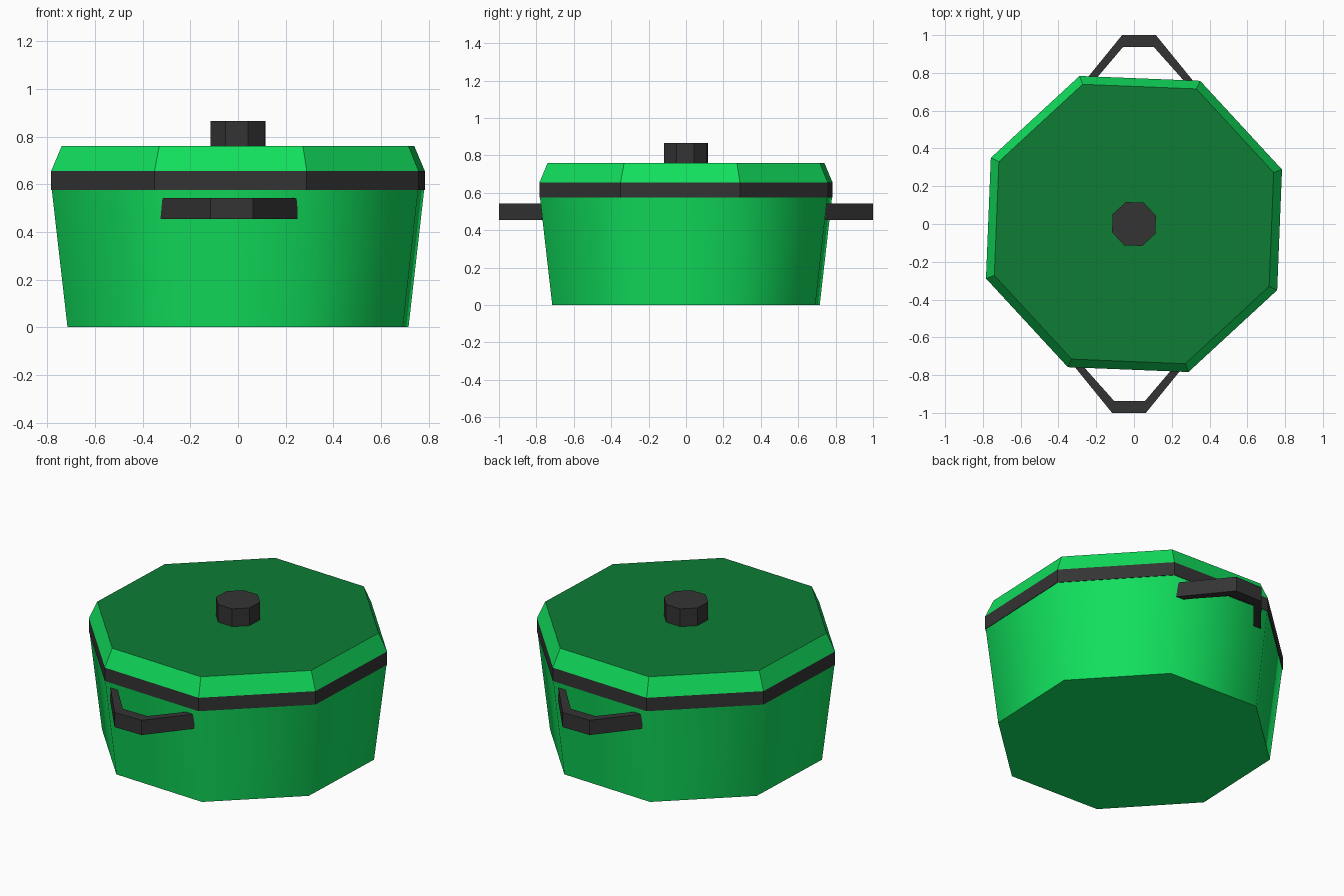
import bpy, bmesh, math

if "Cube" in bpy.data.objects:
    bpy.data.objects.remove(bpy.data.objects["Cube"])

def material(name, rgb):
    m = bpy.data.materials.new(name)
    m.diffuse_color = (*rgb, 1)
    m.use_nodes = True
    m.node_tree.nodes["Principled BSDF"].inputs["Base Color"].default_value = m.diffuse_color
    return m

GREEN = material("bright_green", (0.0056, 0.745, 0.109))
DARK = material("dark_green", (0.0044, 0.202, 0.036))
BLACK = material("charcoal", (0.034, 0.034, 0.034))
TURN = math.radians(20.2)

def finish(name, bm, mats):
    bmesh.ops.recalc_face_normals(bm, faces=bm.faces)
    me = bpy.data.meshes.new(name)
    bm.to_mesh(me)
    bm.free()
    for m in mats:
        me.materials.append(m)
    ob = bpy.data.objects.new(name, me)
    bpy.context.collection.objects.link(ob)
    return ob

def octagon(name, r0, z0, r1, z1, mats):
    """Eight-sided tapered drum; the top cap uses the last material."""
    bm = bmesh.new()
    rings = [[bm.verts.new((r * math.cos(TURN + i * math.pi / 4),
                            r * math.sin(TURN + i * math.pi / 4), z))
              for i in range(8)] for r, z in ((r0, z0), (r1, z1))]
    bm.faces.new(rings[0])
    bm.faces.new(rings[1]).material_index = len(mats) - 1
    for i in range(8):
        j = (i + 1) % 8
        bm.faces.new((rings[0][i], rings[0][j], rings[1][j], rings[1][i]))
    return finish(name, bm, mats)

# Smooth-shaded pot body
body = octagon("pot_body", 0.762, 0, 0.832, 0.575, [GREEN])
bpy.context.view_layer.objects.active = body
body.select_set(True)
bpy.ops.object.shade_smooth_by_angle(angle=math.radians(60))
body.select_set(False)

# Rim band, bevelled lid and knob
octagon("rim_band", 0.835, 0.575, 0.835, 0.655, [BLACK])
octagon("lid", 0.835, 0.655, 0.788, 0.76, [GREEN, DARK])
octagon("knob", 0.124, 0.755, 0.124, 0.866, [BLACK])

# Bent side handles: the front one is the back one turned half round
OUTER = [(-0.25, 0.77), (-0.063, 1.0), (0.116, 1.0), (0.325, 0.743)]
INNER = [(-0.20, 0.77), (-0.058, 0.937), (0.105, 0.937), (0.278, 0.743)]
for name, s in (("back_handle", 1), ("front_handle", -1)):
    bm = bmesh.new()
    faces = []
    o, n = ([bm.verts.new((s * x, s * y, 0.455)) for x, y in p] for p in (OUTER, INNER))
    for i in range(3):
        faces.append(bm.faces.new((o[i], o[i + 1], n[i + 1], n[i])))
    ext = bmesh.ops.extrude_face_region(bm, geom=faces, use_keep_orig=True)
    for v in ext["geom"]:
        if isinstance(v, bmesh.types.BMVert):
            v.co.z = 0.543
    finish(name, bm, [BLACK])
